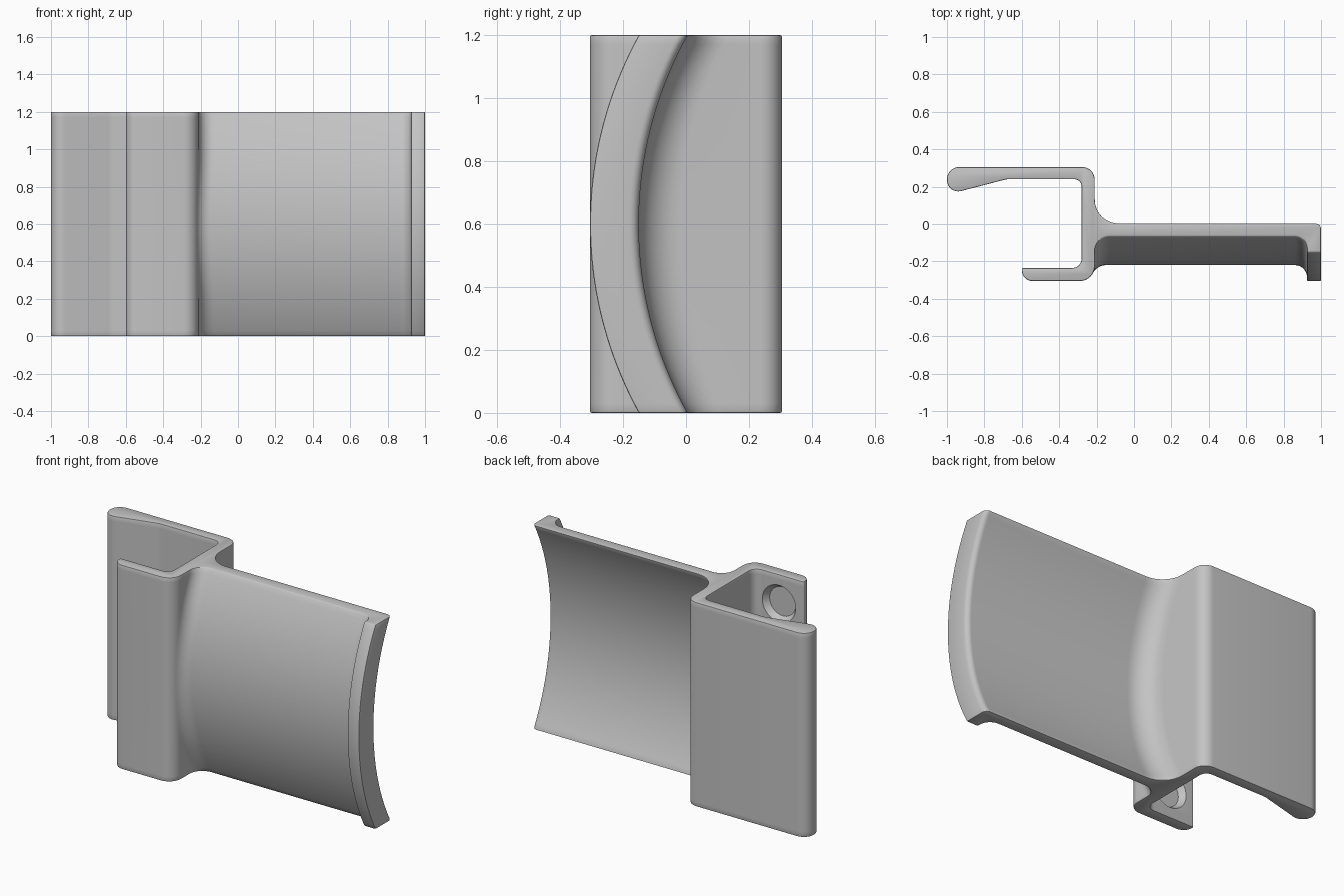
import bpy, bmesh, math
from mathutils import Vector

if "Cube" in bpy.data.objects:
    bpy.data.objects.remove(bpy.data.objects["Cube"])

HEIGHT = 1.2
RINGS = 40
SEG = 8          # segments per rounded corner
RADIUS, SAG = 1.239, 0.155   # bow of the curved arm


def corner(prev, p, nxt, r):
    """Round corner p of a polygon with radius r."""
    prev, p, nxt = Vector(prev), Vector(p), Vector(nxt)
    if r == 0:
        return [p]
    a, b = (prev - p).normalized(), (nxt - p).normalized()
    half = a.angle(b) / 2
    t = r / math.tan(half)
    c = p + (a + b).normalized() * (r / math.sin(half))
    v0, v1 = (p + a * t - c).normalized(), (p + b * t - c).normalized()
    return [c + v0.slerp(v1, i / SEG) * r for i in range(SEG + 1)]


def arc(c, r, a0, a1):
    return [Vector((c[0] + r * math.cos(a0 + (a1 - a0) * i / SEG),
                    c[1] + r * math.sin(a0 + (a1 - a0) * i / SEG)))
            for i in range(SEG + 1)]


def section(z):
    """Cross-section at height z; the arm shifts forward around mid height."""
    s = RADIUS - SAG - math.sqrt(RADIUS ** 2 - (z - HEIGHT / 2) ** 2)
    front, back = -0.065 + s, 0.005 + s
    # Clip corner blended into the front of the arm
    c, r = (-0.29, -0.225), 0.08
    dy = min(0.0, front - r - c[1])
    dx = math.sqrt((2 * r) ** 2 - dy ** 2)
    phi = math.atan2(dy, dx)
    d = (c[0] + dx, front - r)
    blend = arc(c, r, -math.pi / 2, phi) + arc(d, r, phi + math.pi, math.pi / 2)
    # Remaining outline, counter-clockwise: arm, rim, back flange, cavity, front flange
    pts = [(0.925, front, 0.065), (0.925, -0.15 + s, 0.0), (1, -0.15 + s, 0.0),
           (1, back, 0.03), (-0.21, back, 0.13), (-0.21, 0.305, 0.068),
           (-1, 0.305, 0.065), (-1, 0.157, 0.06), (-0.68, 0.24, 0.1),
           (-0.28, 0.24, 0.04), (-0.28, -0.235, 0.05),
           (-0.6, -0.235, 0.008), (-0.6, -0.305, 0.058)]
    loop = [blend[-1]] + [Vector(p[:2]) for p in pts] + [blend[0]]
    out = list(blend)
    for i, p in enumerate(pts):
        out += corner(loop[i], loop[i + 1], loop[i + 2], p[2])
    return out


def new_object(name, bm):
    me = bpy.data.meshes.new(name)
    bm.to_mesh(me)
    bm.free()
    ob = bpy.data.objects.new(name, me)
    bpy.context.collection.objects.link(ob)
    return ob


# Bracket body: clip and curved arm lofted together
bm = bmesh.new()
rings = []
for k in range(RINGS + 1):
    z = HEIGHT * k / RINGS
    rings.append([bm.verts.new((p.x, p.y, z)) for p in section(z)])
n = len(rings[0])
for lo, hi in zip(rings, rings[1:]):
    for i in range(n):
        j = (i + 1) % n
        bm.faces.new((lo[i], lo[j], hi[j], hi[i]))
bm.faces.new(list(reversed(rings[0])))
bm.faces.new(rings[-1])
bmesh.ops.recalc_face_normals(bm, faces=bm.faces)
bracket = new_object("clip_bracket", bm)

grey = bpy.data.materials.new("plain_grey")
grey.diffuse_color = (0.55, 0.55, 0.55, 1)
grey.use_nodes = True
grey.node_tree.nodes["Principled BSDF"].inputs["Base Color"].default_value = grey.diffuse_color
bracket.data.materials.append(grey)

# Softened rim around top and bottom
bev = bracket.modifiers.new("edge_softening", 'BEVEL')
bev.width = 0.006
bev.segments = 2
bev.limit_method = 'ANGLE'
bev.angle_limit = math.radians(60)

# Two shallow tapered recesses in the inside of the front flange
cutters = []
for z in (0.17, HEIGHT - 0.17):
    bm = bmesh.new()
    bmesh.ops.create_cone(bm, cap_ends=True, segments=40, radius1=0.085,
                          radius2=0.125, depth=0.06)
    for v in bm.verts:   # lay the axis along y, wide end inwards
        x, y, h = v.co
        v.co = (-0.44 + x, -0.27 + 0.03 + h, z - y)
    bmesh.ops.recalc_face_normals(bm, faces=bm.faces)
    cut = new_object("recess_cutter", bm)
    cut.hide_render = True
    mod = bracket.modifiers.new("recess", 'BOOLEAN')
    mod.operation = 'DIFFERENCE'
    mod.solver = 'EXACT'
    mod.object = cut
    cutters.append(cut)

# Bake modifiers, remove helpers, smooth the rounded surfaces
bpy.ops.object.select_all(action='DESELECT')
bpy.context.view_layer.objects.active = bracket
bracket.select_set(True)
for name in [m.name for m in bracket.modifiers]:
    bpy.ops.object.modifier_apply(modifier=name)
for cut in cutters:
    bpy.data.objects.remove(cut)
bpy.ops.object.shade_smooth_by_angle(angle=math.radians(30))
